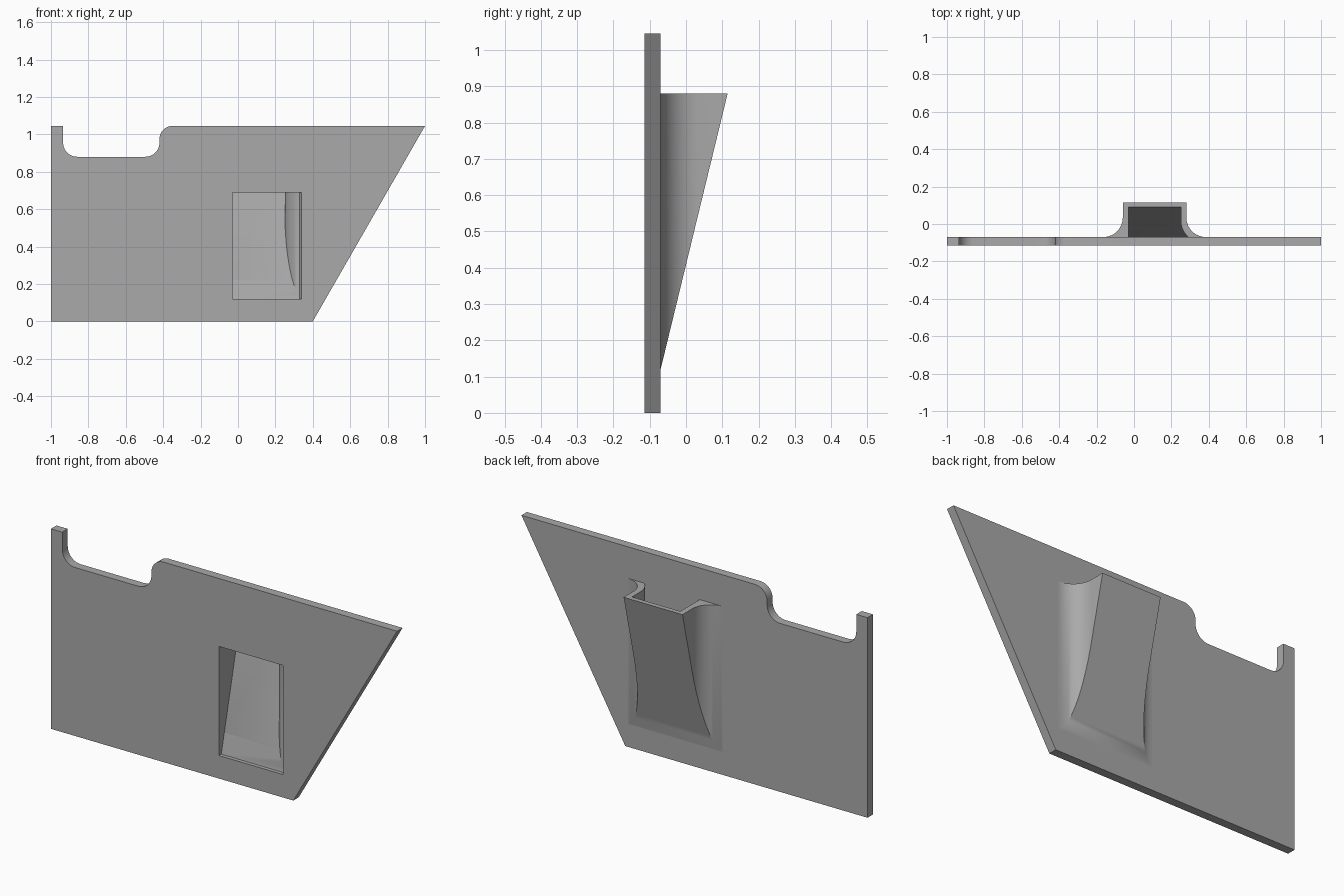
import bpy, bmesh
from math import cos, sin, radians
from mathutils import Matrix, Vector

if "Cube" in bpy.data.objects:
    bpy.data.objects.remove(bpy.data.objects["Cube"], do_unlink=True)

grey = bpy.data.materials.new("plain grey")
grey.use_nodes = True
COLOUR = (0.4, 0.4, 0.4, 1)
grey.diffuse_color = COLOUR
grey.node_tree.nodes["Principled BSDF"].inputs["Base Color"].default_value = COLOUR

FRONT, BACK = -0.115, -0.07      # plate faces
LOW, OPEN_TOP, RIM = 0.12, 0.69, 0.88
SLOPE = 0.243                    # scoop depth gained per unit height


def arc(cx, cy, r, start, end, steps=16):
    angles = [radians(start + (end - start) * i / steps) for i in range(steps + 1)]
    return [(cx + r * cos(a), cy + r * sin(a)) for a in angles]


def prism(name, outline, low, high, slope_y=None, upright=False):
    """Extrude an outline along z, optionally trimmed by the sloping plane."""
    bm = bmesh.new()
    face = bm.faces.new([bm.verts.new((x, y, low)) for x, y in outline])
    new = bmesh.ops.extrude_face_region(bm, geom=[face])["geom"]
    verts = [v for v in new if isinstance(v, bmesh.types.BMVert)]
    bmesh.ops.translate(bm, vec=(0, 0, high - low), verts=verts)
    if upright:
        bm.transform(Matrix.Rotation(radians(90), 4, "X"))
    if slope_y is not None:
        geom = bm.verts[:] + bm.edges[:] + bm.faces[:]
        cut = bmesh.ops.bisect_plane(bm, geom=geom, plane_co=(0, slope_y, LOW),
                                     plane_no=Vector((0, 1, -SLOPE)), clear_outer=True)
        edges = [e for e in cut["geom_cut"] if isinstance(e, bmesh.types.BMEdge)]
        bmesh.ops.contextual_create(bm, geom=edges)
    bmesh.ops.remove_doubles(bm, verts=bm.verts[:], dist=1e-5)
    bmesh.ops.recalc_face_normals(bm, faces=bm.faces[:])
    mesh = bpy.data.meshes.new(name)
    bm.to_mesh(mesh)
    bm.free()
    mesh.materials.append(grey)
    obj = bpy.data.objects.new(name, mesh)
    bpy.context.collection.objects.link(obj)
    return obj


def carve(obj, cutter):
    mod = obj.modifiers.new("hollow", "BOOLEAN")
    mod.operation, mod.solver, mod.object = "DIFFERENCE", "EXACT", cutter
    bpy.context.view_layer.objects.active = obj
    bpy.ops.object.modifier_apply(modifier=mod.name)


# Plate with a rounded notch in its top edge
outline = [(-1, 0), (0.4, 0), (1, 1.045)]
outline += arc(-0.35, 0.975, 0.07, 90, 180, 10)
outline += arc(-0.495, 0.955, 0.075, 0, -90, 10)
outline += arc(-0.86, 0.955, 0.075, 270, 180, 10)
outline += [(-0.935, 1.045), (-1, 1.045)]
plate = prism("plate", outline, -BACK, -FRONT, upright=True)

# Scoop body with a flared foot on both sides
body = arc(0.385, BACK + 0.105, 0.105, 270, 180)
body += arc(-0.165, BACK + 0.105, 0.105, 0, -90)
body[1:1] = []
body = body[:17] + [(0.28, 0.13), (-0.06, 0.13)] + body[17:]
scoop = prism("scoop", body, LOW, RIM, slope_y=BACK)

# Hollow, straight on one side and flared on the other
hollow = [(-0.03, 0.2), (-0.03, -0.2), (0.34, -0.2), (0.34, FRONT)]
hollow += arc(0.37, 0.02, 0.12, 250, 180) + [(0.25, 0.2)]
inner_y = BACK - 0.025
scoop_cutter = prism("scoop_cutter", hollow, LOW, 1.0, slope_y=inner_y)
# The plate opening keeps a shallow ledge along the bottom
plate_cutter = prism("plate_cutter", hollow, LOW, OPEN_TOP, slope_y=inner_y)
carve(scoop, scoop_cutter)
carve(plate, plate_cutter)
for cutter in (scoop_cutter, plate_cutter):
    bpy.data.objects.remove(cutter, do_unlink=True)

for obj in (plate, scoop):
    bpy.ops.object.select_all(action="DESELECT")
    obj.select_set(True)
    bpy.context.view_layer.objects.active = obj
    bpy.ops.object.shade_smooth_by_angle(angle=radians(30))
